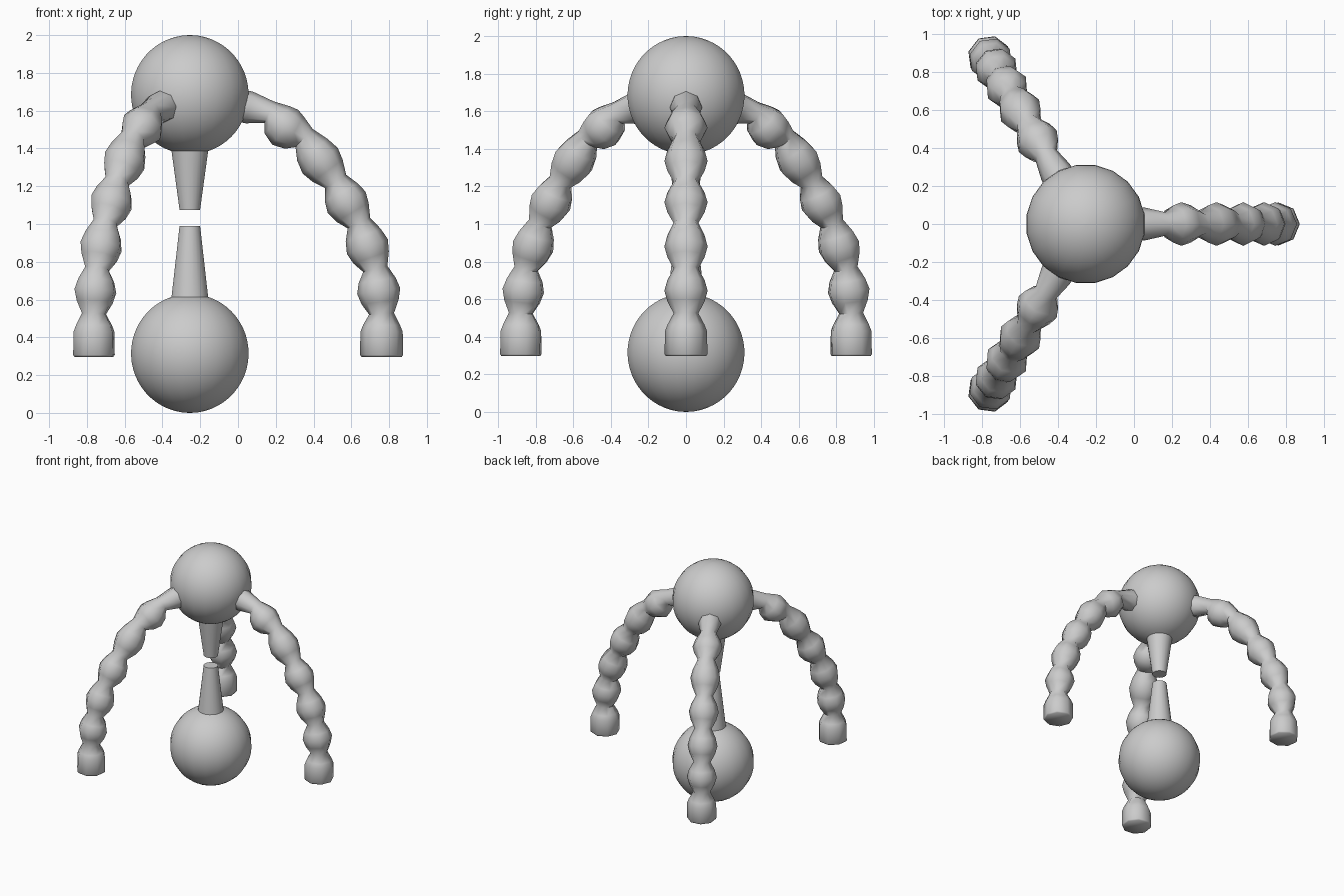
import bpy, bmesh, math
from mathutils import Vector, Matrix

if "Cube" in bpy.data.objects:
    bpy.data.objects.remove(bpy.data.objects["Cube"])

CX, R = -0.255, 0.315


def loft(name, rings, angle):
    """Skin a list of equal-sized vertex rings and cap both ends."""
    bm = bmesh.new()
    vr = [[bm.verts.new(p) for p in ring] for ring in rings]
    for a, b in zip(vr, vr[1:]):
        n = len(a)
        for i in range(n):
            j = (i + 1) % n
            bm.faces.new((a[i], a[j], b[j], b[i]))
    bm.faces.new(vr[0][::-1])
    bm.faces.new(vr[-1])
    bmesh.ops.recalc_face_normals(bm, faces=bm.faces)
    me = bpy.data.meshes.new(name)
    bm.to_mesh(me)
    bm.free()
    ob = bpy.data.objects.new(name, me)
    bpy.context.collection.objects.link(ob)
    bpy.ops.object.select_all(action='DESELECT')
    ob.select_set(True)
    bpy.context.view_layer.objects.active = ob
    bpy.ops.object.shade_smooth_by_angle(angle=math.radians(angle))
    return ob


# Ball with a tapered spike, turned around the vertical axis
def spiked_ball(name, cz, tip_z, base_r, tip_r):
    side = 1 if tip_z > cz else -1
    end = math.pi - math.asin(base_r / R)
    prof = []
    for i in range(25):
        a = 0.02 + (end - 0.02) * i / 24
        prof.append((R * math.sin(a), cz - side * R * math.cos(a)))
    prof.append((tip_r, tip_z))
    n = 20
    rings = [[(CX + r * math.cos(2 * math.pi * (k + .5) / n),
               r * math.sin(2 * math.pi * (k + .5) / n), z) for k in range(n)]
             for r, z in prof]
    loft(name, rings, 50)


spiked_ball("lower_ball", 0.315, 0.99, 0.098, 0.055)
spiked_ball("upper_ball", 1.685, 1.075, 0.098, 0.055)

# Beaded arm: path in the x-z plane, (x, z, radius)
necks = [(0.76, 0.525), (0.727, 0.762), (0.64, 1.005), (0.517, 1.225),
         (0.35, 1.455), (0.165, 1.592)]
beads = [(0.745, 0.645), (0.685, 0.88), (0.575, 1.115), (0.435, 1.335),
         (0.25, 1.512)]
path = [(0.76, 0.297, 0.107), (0.76, 0.307, 0.114), (0.76, 0.43, 0.112),
        (0.76, 0.465, 0.098)]
for a, c, b in zip(necks, beads, necks[1:]):
    path.append((*a, 0.066))
    a, b, c = Vector(a), Vector(b), Vector(c)
    path.append((*a.lerp(c, 0.52), 0.099))
    path.append((*c, 0.115))
    path.append((*c.lerp(b, 0.48), 0.099))
path += [(*necks[-1], 0.062), (0.06, 1.617, 0.086), (-0.03, 1.635, 0.086)]

rings = []
for i, (x, z, r) in enumerate(path):
    p, q = path[max(i - 1, 0)], path[min(i + 1, len(path) - 1)]
    t = Vector((q[0] - p[0], 0, q[1] - p[1])).normalized()
    if i < 4:
        t = Vector((0, 0, 1))
    u, v = Vector((t.z, 0, -t.x)), Vector((0, 1, 0))
    rings.append([Vector((x - CX, 0, z))
                  + u * r * math.cos(k * math.pi / 4)
                  + v * r * math.sin(k * math.pi / 4) for k in range(8)])

# Three arms spaced evenly around the upper ball
for k in range(3):
    rot = Matrix.Translation((CX, 0, 0)) @ Matrix.Rotation(k * 2 * math.pi / 3, 4, 'Z')
    loft(f"arm_{k + 1}", [[rot @ p for p in ring] for ring in rings], 60)
